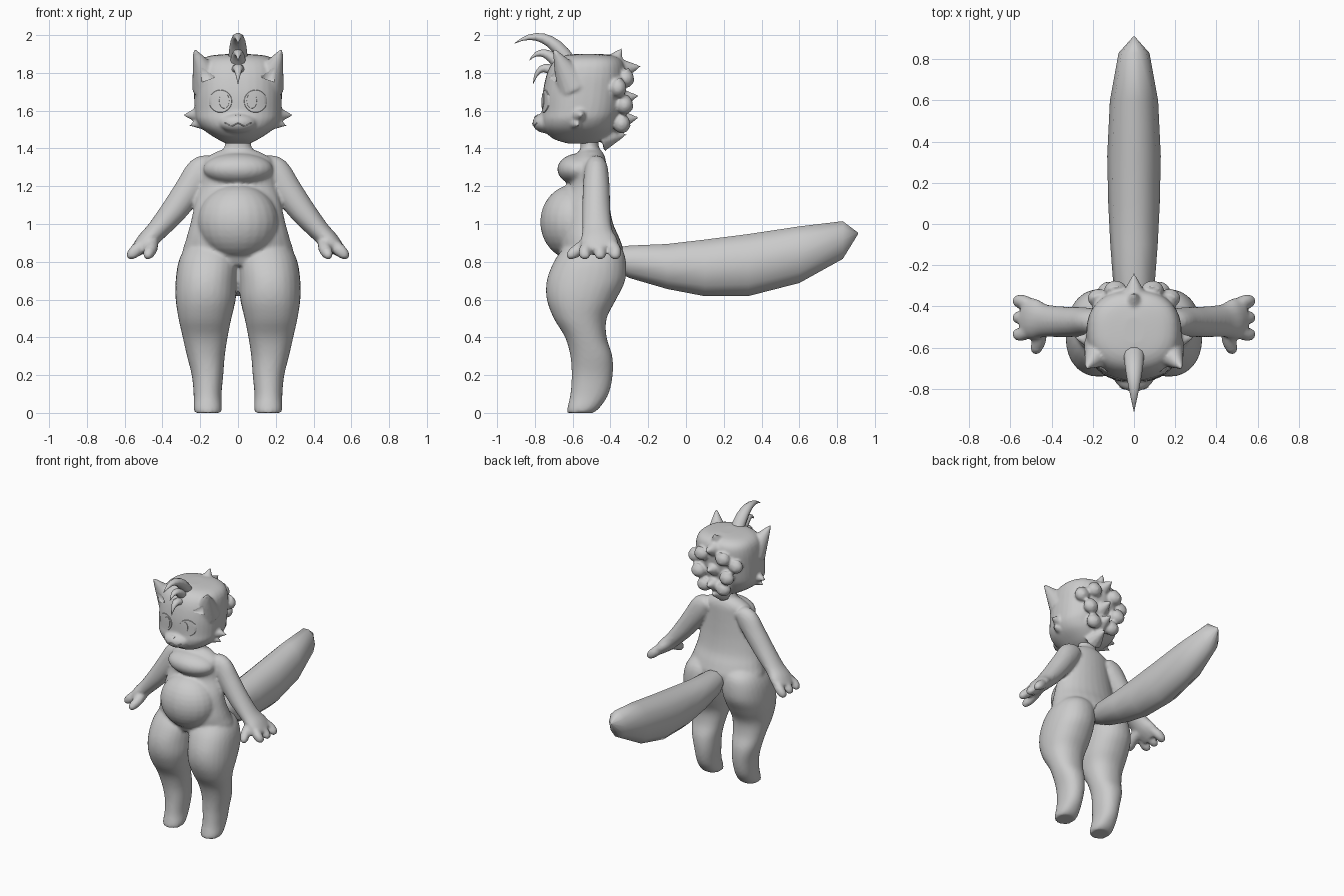
import bpy, bmesh, math
from mathutils import Vector, Matrix
from mathutils.bvhtree import BVHTree

if "Cube" in bpy.data.objects:
    bpy.data.objects.remove(bpy.data.objects["Cube"])

grey = bpy.data.materials.new("plain_grey")
grey.diffuse_color = (0.6, 0.6, 0.6, 1)
grey.use_nodes = True
grey.node_tree.nodes["Principled BSDF"].inputs["Base Color"].default_value = grey.diffuse_color


def finish(bm, name, angle=180):
    bmesh.ops.recalc_face_normals(bm, faces=bm.faces[:])
    me = bpy.data.meshes.new(name)
    bm.to_mesh(me)
    bm.free()
    me.materials.append(grey)
    ob = bpy.data.objects.new(name, me)
    bpy.context.collection.objects.link(ob)
    for o in bpy.context.selected_objects:
        o.select_set(False)
    bpy.context.view_layer.objects.active = ob
    ob.select_set(True)
    bpy.ops.object.shade_smooth_by_angle(angle=math.radians(angle))
    return ob


def smooth_rows(rows, sub):
    """Catmull-Rom interpolation of rows of numbers."""
    out = []
    for i in range(len(rows) - 1):
        p = [rows[max(0, min(len(rows) - 1, i + k))] for k in (-1, 0, 1, 2)]
        for j in range(sub):
            t = j / sub
            out.append([0.5 * (2 * b + (c - a) * t + (2 * a - 5 * b + 4 * c - d) * t * t
                               + (3 * b - a - 3 * c + d) * t ** 3) for a, b, c, d in zip(*p)])
    return out + [list(rows[-1])]


def loft(bm, rings, n=24, power=2.0):
    """Skin closed rings given as (centre, u axis, v axis)."""
    def f(a):
        return math.copysign(abs(a) ** (2 / power), a)
    loops = []
    for c, u, v in rings:
        loops.append([bm.verts.new(c + u * f(math.cos(2 * math.pi * k / n))
                                   + v * f(math.sin(2 * math.pi * k / n))) for k in range(n)])
    for a, b in zip(loops, loops[1:]):
        for k in range(n):
            bm.faces.new((a[k], a[(k + 1) % n], b[(k + 1) % n], b[k]))
    bm.faces.new(loops[0])
    bm.faces.new(loops[-1])


def stack(bm, rows, side=1, power=2.0, n=28):
    """Horizontal rings: z, x min, x max, y min, y max."""
    loft(bm, [(Vector((side * (x0 + x1) / 2, (y0 + y1) / 2, z)),
               Vector(((x1 - x0) / 2, 0, 0)), Vector((0, (y1 - y0) / 2, 0)))
              for z, x0, x1, y0, y1 in smooth_rows(rows, 4)], n, power)


def limb(bm, rows, side=1, sub=4, n=16, across=Vector((0, 1, 0))):
    """Tube along x, y, z with radius across and radius in the other direction."""
    rows = smooth_rows(rows, sub)
    pts = [Vector((side * r[0], r[1], r[2])) for r in rows]
    rings = []
    for i, r in enumerate(rows):
        t = (pts[min(i + 1, len(pts) - 1)] - pts[max(i - 1, 0)]).normalized()
        w = t.cross(across).normalized()
        rings.append((pts[i], w.cross(t).normalized() * r[3], w * r[4]))
    loft(bm, rings, n)


def ball(bm, c, r):
    bmesh.ops.create_uvsphere(bm, u_segments=24, v_segments=16, radius=1,
                              matrix=Matrix.Translation(c) @ Matrix.Diagonal((*r, 1)))


def spike(bm, base, tip, r, n=10):
    base, tip = Vector(base), Vector(tip)
    d = tip - base
    m = Matrix.Translation((base + tip) / 2) @ d.to_track_quat('Z', 'Y').to_matrix().to_4x4()
    bmesh.ops.create_cone(bm, cap_ends=True, segments=n, radius1=r, radius2=0.001,
                          depth=d.length, matrix=m)


def fuse(ob, voxel, rounds):
    """Merge overlapping volumes into one smooth skin."""
    m = ob.modifiers.new("skin", 'REMESH')
    m.mode, m.voxel_size, m.use_smooth_shade = 'VOXEL', voxel, True
    s = ob.modifiers.new("soften", 'SMOOTH')
    s.factor, s.iterations = 0.5, rounds
    for name in ("skin", "soften"):
        bpy.ops.object.modifier_apply(modifier=name)


# body: torso, chest, belly, legs, arms and hands
bm = bmesh.new()
stack(bm, [(0.78, -.2, .2, -.64, -.38), (0.84, -.29, .29, -.67, -.33), (0.92, -.275, .275, -.69, -.35),
           (1.0, -.253, .253, -.68, -.385), (1.1, -.23, .23, -.66, -.405), (1.2, -.2, .2, -.62, -.415),
           (1.28, -.19, .19, -.62, -.42), (1.34, -.18, .18, -.6, -.425), (1.38, -.12, .12, -.57, -.44),
           (1.405, -.072, .072, -.56, -.46), (1.5, -.07, .07, -.56, -.47)])
ball(bm, (0, -.59, 1.01), (.215, .182, .2))
ball(bm, (0, -.56, 1.29), (.185, .122, .085))
for s in (1, -1):
    stack(bm, [(0, .09, .23, -.63, -.49), (0.03, .085, .235, -.627, -.455), (0.1, .087, .235, -.612, -.41),
               (0.2, .078, .245, -.605, -.388), (0.3, .07, .27, -.612, -.39), (0.4, .055, .293, -.64, -.42),
               (0.5, .035, .315, -.70, -.42), (0.6, .012, .33, -.737, -.37), (0.7, .005, .33, -.737, -.322),
               (0.8, 0, .315, -.70, -.318), (0.87, .02, .28, -.65, -.34), (0.92, .06, .22, -.6, -.4)],
          s, 2.2)
    limb(bm, [(.13, -.475, 1.32, .05, .05), (.19, -.475, 1.28, .064, .082), (.26, -.475, 1.18, .072, .078),
              (.34, -.475, 1.07, .075, .07), (.43, -.47, .965, .08, .056), (.49, -.46, .905, .1, .05),
              (.535, -.45, .86, .09, .035)], s)
    # three fingers and a thumb
    for y in (-.375, -.455, -.535):
        limb(bm, [(.48, -.455 + (y + .455) * .6, .91, .035, .035), (.54, y, .86, .033, .035),
                  (.568, y, .832, .03, .027), (.577, y, .815, .016, .012)], s, 3, 10)
    limb(bm, [(.46, -.49, .91, .04, .04), (.46, -.56, .87, .036, .036), (.475, -.605, .84, .03, .03),
              (.48, -.625, .82, .015, .015)], s, 3, 10, Vector((1, 0, 0)))
fuse(finish(bm, "body"), 0.011, 5)

# tail: eight-sided plume
bm = bmesh.new()
tail = [(-.42, .87, .77, .05), (-.3, .89, .71, .1), (-.1, .9, .65, .115), (.1, .925, .61, .125),
        (.33, .955, .61, .13), (.6, .995, .68, .117), (.83, 1.02, .81, .075), (.91, .955, .945, .004)]
loft(bm, [(Vector((0, y, (a + b) / 2)), Vector((w, 0, 0)), Vector((0, 0, (a - b) / 2)))
          for y, a, b, w in tail], 10)
finish(bm, "tail", 60)

# head: skull, muzzle, ears, cheek tufts and shaggy back hair
bm = bmesh.new()
stack(bm, [(1.425, -.06, .06, -.62, -.48), (1.45, -.11, .11, -.70, -.43), (1.5, -.185, .185, -.755, -.385),
           (1.55, -.222, .222, -.768, -.36), (1.6, -.23, .23, -.762, -.34), (1.7, -.232, .232, -.757, -.325),
           (1.8, -.227, .227, -.735, -.32), (1.86, -.205, .205, -.70, -.335), (1.89, -.15, .15, -.65, -.38),
           (1.9, -.05, .05, -.58, -.45)], 1, 2.4, 36)
ball(bm, (0, -.735, 1.535), (.1, .078, .055))
for s in (1, -1):
    spike(bm, (s * .15, -.60, 1.74), (s * .236, -.705, 1.935), .1, 16)
    spike(bm, (s * .18, -.57, 1.58), (s * .295, -.55, 1.575), .06)
    spike(bm, (s * .16, -.59, 1.54), (s * .262, -.57, 1.52), .05)
    for x, y, z in ((.09, -.30, 1.77), (.12, -.305, 1.63), (.08, -.32, 1.53), (.17, -.34, 1.72)):
        ball(bm, (s * x, y - .02, z), (.055, .045, .05))
        spike(bm, (s * x, y - .03, z + .02), (s * x * 1.1, y + .03, z - .02), .05)
for y, z in ((-.25, 1.835), (-.262, 1.68), (-.262, 1.565), (-.325, 1.475)):
    spike(bm, (0, y - .12, z - .02), (0, y + .015, z), .075)
spike(bm, (0, -.4, 1.83), (0, -.335, 1.935), .07)
head = finish(bm, "head")
fuse(head, 0.0095, 3)

# ear hollows
bm = bmesh.new()
for s in (1, -1):
    spike(bm, (s * .165, -.72, 1.76), (s * .222, -.725, 1.905), .045, 12)
cutter = finish(bm, "ear_cutter")
cutter.hide_render = True
cutter.hide_set(True)
bpy.context.view_layer.objects.active = head
cut = head.modifiers.new("ear_hollow", 'BOOLEAN')
cut.object, cut.operation = cutter, 'DIFFERENCE'
bpy.ops.object.modifier_apply(modifier="ear_hollow")
bpy.data.objects.remove(cutter)

# forelock: three curved horns of hair
bm = bmesh.new()
for a, b, c, r in (((-.62, 1.86), (-.75, 2.06), (-.91, 1.955), .05),
                   ((-.66, 1.83), (-.76, 1.96), (-.83, 1.865), .042),
                   ((-.69, 1.80), (-.78, 1.87), (-.81, 1.74), .036)):
    a, b, c = (Vector((0, *p)) for p in (a, b, c))
    rows = []
    for i in range(9):
        t = i / 8
        p = a * (1 - t) ** 2 + b * 2 * t * (1 - t) + c * t * t
        w = r * (1 - t ** 1.5) + .001
        rows.append((*p, w, w * .8))
    limb(bm, rows, 1, 1, 10, Vector((1, 0, 0)))
finish(bm, "forelock", 60)

# face details follow the surface of the head
tree = BVHTree.FromObject(head, bpy.context.evaluated_depsgraph_get())


def on_face(x, z, lift):
    hit = tree.ray_cast(Vector((x, -2, z)), Vector((0, 1, 0)))[0]
    return Vector((x, (hit.y if hit else -.7) - lift, z))


def face_plate(name, x, z, rx, rz, lift):
    bm = bmesh.new()
    mid = bm.verts.new(on_face(x, z, lift))
    last = None
    for f, h in ((.35, lift), (.7, lift), (.94, lift), (1, -.004)):
        ring = [bm.verts.new(on_face(x + rx * f * math.cos(k * math.pi / 14),
                                     z + rz * f * math.sin(k * math.pi / 14), h)) for k in range(28)]
        for k in range(28):
            j = (k + 1) % 28
            bm.faces.new((ring[k], ring[j], last[j], last[k]) if last else (ring[k], ring[j], mid))
        last = ring
    finish(bm, name, 40)


for s, side in ((1, "left"), (-1, "right")):
    face_plate(side + "_eye", s * .093, 1.65, .063, .062, .004)
    face_plate(side + "_pupil", s * .073, 1.653, .028, .043, .007)
face_plate("nose", 0, 1.572, .014, .008, .006)
bm = bmesh.new()
mouth = [on_face(x, 1.53 + .008 * math.cos(x * 90) - .004, .001) for x in [i * .01 - .07 for i in range(15)]]
limb(bm, [(*p, .003, .003) for p in mouth], 1, 1, 6, Vector((0, 0, 1)))
finish(bm, "mouth")
